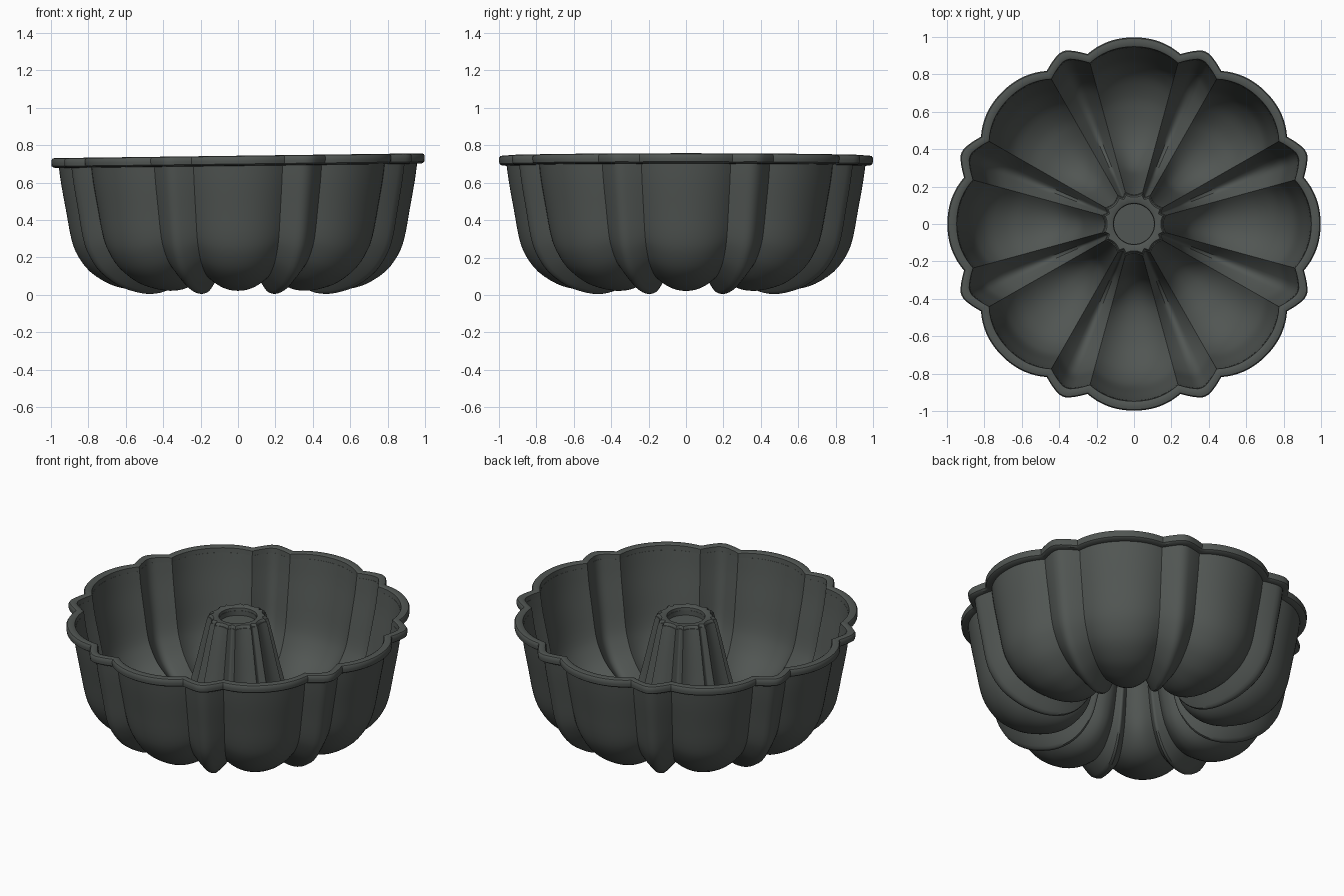
import bpy, bmesh, math

if "Cube" in bpy.data.objects:
    bpy.data.objects.remove(bpy.data.objects["Cube"])

metal = bpy.data.materials.new("dark grey metal")
metal.diffuse_color = (0.082, 0.092, 0.086, 1)
metal.use_nodes = True
metal.node_tree.nodes["Principled BSDF"].inputs["Base Color"].default_value = metal.diffuse_color

V = 15.3                                    # half angle of a big lobe, degrees

# Angles and flute depth (0 on lobe crests, 1 in the folds between lobes)
flutes = []
for k in range(8):
    for i in range(18):
        u = -1 + 2 * i / 18
        flutes.append((math.radians(45 * k + u * V), abs(u) ** 2.2, 1))
    for i in range(12):
        u = -1 + 2 * i / 12
        s = min(1, max(0, (abs(u) - 0.12) / 0.88))
        flutes.append((math.radians(45 * k + 22.5 + u * (22.5 - V)), s ** 1.15, 0))


def spline(pts, n):
    out = []
    for i in range(len(pts) - 1):
        p = [pts[max(0, min(len(pts) - 1, i + j))] for j in (-1, 0, 1, 2)]
        for s in range(n):
            t = s / n
            out.append([0.5 * (2 * b + (c - a) * t + (2 * a - 5 * b + 4 * c - d) * t * t
                               + (3 * b - a - 3 * c + d) * t ** 3) for a, b, c, d in zip(*p)])
    return out + [list(pts[-1])]


def sweep(name, section, closed=True, angle=35):
    """Revolve (r, z, dr, dz, lift) points; dr/dz is the shift in the folds."""
    bm = bmesh.new()
    rings = []
    for r, z, dr, dz, lift in section:
        ring = []
        for a, f, big in flutes:
            rr, zz = r + dr * f, z + dz * f + lift * big * (1 - f)
            x, y = rr * math.cos(a), rr * math.sin(a)
            ring.append(bm.verts.new((x, y, zz + 0.013 * x * zz / 0.74)))
        rings.append(ring)
    n = len(flutes)
    for i in range(len(rings) if closed else len(rings) - 1):
        p, q = rings[i], rings[(i + 1) % len(rings)]
        for j in range(n):
            bm.faces.new((p[j], p[(j + 1) % n], q[(j + 1) % n], q[j]))
    if not closed:
        bm.faces.new(rings[0])
        bm.faces.new(rings[-1])
    bmesh.ops.recalc_face_normals(bm, faces=bm.faces)
    me = bpy.data.meshes.new(name)
    bm.to_mesh(me)
    bm.free()
    me.materials.append(metal)
    ob = bpy.data.objects.new(name, me)
    bpy.context.collection.objects.link(ob)
    bpy.context.view_layer.objects.active = ob
    ob.select_set(True)
    bpy.ops.object.shade_smooth_by_angle(angle=math.radians(angle))
    ob.select_set(False)


# Underside profile from rim to tube top: r, z, fold depth, big lobe lift
profile = spline([
    (0.96, 0.71, 0.055, 0), (0.945, 0.60, 0.055, 0), (0.918, 0.45, 0.058, 0),
    (0.89, 0.30, 0.062, 0), (0.855, 0.21, 0.066, 0), (0.79, 0.12, 0.07, 0.005),
    (0.69, 0.05, 0.072, 0.01), (0.60, 0.018, 0.072, 0.015), (0.51, 0.005, 0.072, 0.017),
    (0.42, 0.02, 0.068, 0.015), (0.34, 0.07, 0.06, 0.01), (0.275, 0.16, 0.045, 0),
    (0.24, 0.27, 0.032, 0), (0.203, 0.43, 0.026, 0), (0.17, 0.59, 0.022, 0),
    (0.14, 0.725, 0.02, 0)], 3)

# Fluted pan shell
outer, inner = [], []
for i, (r, z, d, lift) in enumerate(profile):
    a, b = profile[max(0, i - 1)], profile[min(len(profile) - 1, i + 1)]
    tx, tz = b[0] - a[0], b[1] - a[1]
    l = math.hypot(tx, tz)
    nx, nz = tz / l, -tx / l
    if i in (0, len(profile) - 1):          # keep the ends level
        nx, nz = math.copysign(1, nx), 0
    outer.append((r, z, nx * d, nz * d, lift))
    inner.append((r + nx * 0.016, z + nz * 0.016, nx * d, nz * d, lift))
sweep("fluted_pan", outer + inner[::-1])

# Rolled rim lip following the lobes
lip = [(0.944, 0.70), (0.958, 0.69), (0.985, 0.692), (0.996, 0.70), (0.998, 0.715),
       (0.998, 0.732), (0.992, 0.741), (0.98, 0.744), (0.957, 0.744), (0.948, 0.739)]
sweep("rim_lip", [(r, z, -0.056, 0, 0) for r, z in lip])

# Tube top collar with a recessed cap
sweep("tube_collar", [(0.137, 0.70, 0.02, 0, 0), (0.153, 0.71, 0.02, 0, 0), (0.15, 0.733, 0.019, 0, 0),
                      (0.143, 0.742, 0.016, 0, 0), (0.118, 0.742, 0, 0, 0), (0.11, 0.737, 0, 0, 0),
                      (0.107, 0.70, 0, 0, 0)])
sweep("tube_cap", [(0.112, 0.675, 0, 0, 0), (0.112, 0.72, 0, 0, 0), (0.107, 0.72, 0, 0, 0),
                   (0.107, 0.69, 0, 0, 0)], closed=False)
sweep("tube_underside_plate", [(0.16, 0.672, 0, 0, 0), (0.16, 0.68, 0, 0, 0)], closed=False)
